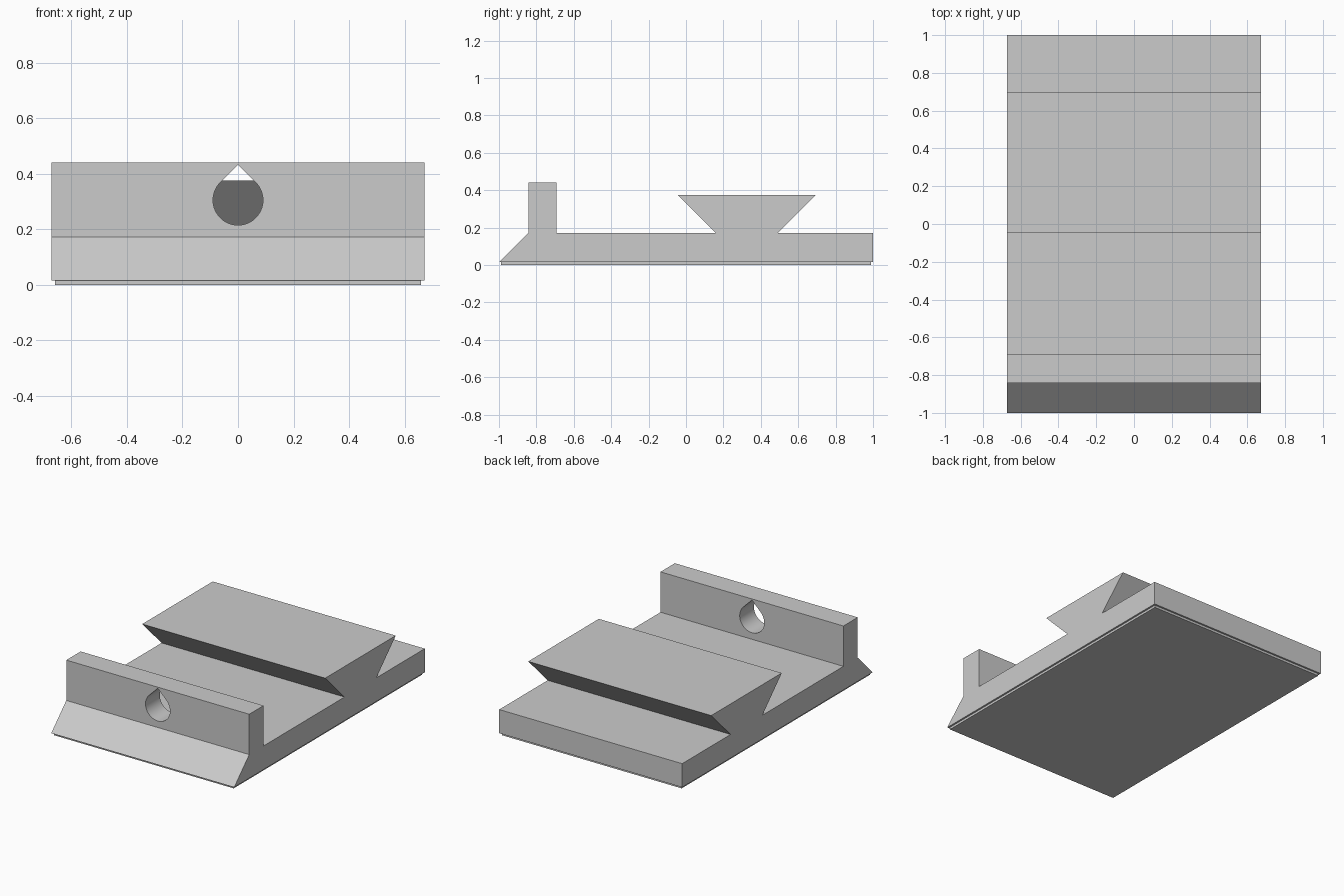
import bpy, bmesh, math
from mathutils import Vector

default = bpy.data.objects.get("Cube")
if default:
    bpy.data.objects.remove(default, do_unlink=True)

grey = bpy.data.materials.new("plain_grey")
grey.use_nodes = True
colour = (0.6, 0.6, 0.6, 1)
grey.diffuse_color = colour
grey.node_tree.nodes["Principled BSDF"].inputs["Base Color"].default_value = colour


def extrude_outline(name, points, offset):
    """Closed solid from an outline of 3D points pushed along offset."""
    bm = bmesh.new()
    face = bm.faces.new([bm.verts.new(p) for p in points])
    result = bmesh.ops.extrude_face_region(bm, geom=[face], use_keep_orig=True)
    moved = [v for v in result["geom"] if isinstance(v, bmesh.types.BMVert)]
    bmesh.ops.translate(bm, verts=moved, vec=Vector(offset))
    bmesh.ops.recalc_face_normals(bm, faces=bm.faces)
    mesh = bpy.data.meshes.new(name)
    bm.to_mesh(mesh)
    bm.free()
    mesh.materials.append(grey)
    obj = bpy.data.objects.new(name, mesh)
    bpy.context.collection.objects.link(obj)
    return obj


HALF = 0.672     # half width
BASE = 0.015     # underside of main body
DECK = 0.172     # top of plate

# Plate, front wall and dovetail rail share one side profile (y, z)
profile = [(-1, BASE), (-0.842, DECK), (-0.842, 0.44), (-0.692, 0.44),
           (-0.692, DECK), (0.158, DECK), (-0.045, 0.375), (0.695, 0.375),
           (0.492, DECK), (1, DECK), (1, BASE)]
body = extrude_outline("dovetail_plate", [(-HALF, y, z) for y, z in profile],
                       (2 * HALF, 0, 0))

# Teardrop screw hole: round below, 45 degree roof above
radius, centre, steps = 0.09, 0.305, 48
angles = [math.radians(135 + 270 * i / steps) for i in range(steps + 1)]
outline = [(radius * math.cos(a), -0.9, centre + radius * math.sin(a)) for a in angles]
outline.append((0, -0.9, centre + radius * math.sqrt(2)))
cutter = extrude_outline("hole_cutter", outline, (0, 0.3, 0))
cutter.hide_render = True

cut = body.modifiers.new("screw_hole", "BOOLEAN")
cut.operation = "DIFFERENCE"
cut.solver = "EXACT"
cut.object = cutter
bpy.context.view_layer.objects.active = body
body.select_set(True)
bpy.ops.object.modifier_apply(modifier=cut.name)
bpy.data.objects.remove(cutter, do_unlink=True)
bpy.ops.object.select_all(action="DESELECT")
body.select_set(True)
bpy.ops.object.shade_smooth_by_angle(angle=math.radians(30))

# Slightly inset bottom layer
foot = [(-0.66, -0.988, 0), (0.66, -0.988, 0), (0.66, 0.988, 0), (-0.66, 0.988, 0)]
extrude_outline("bottom_layer", foot, (0, 0, BASE))
